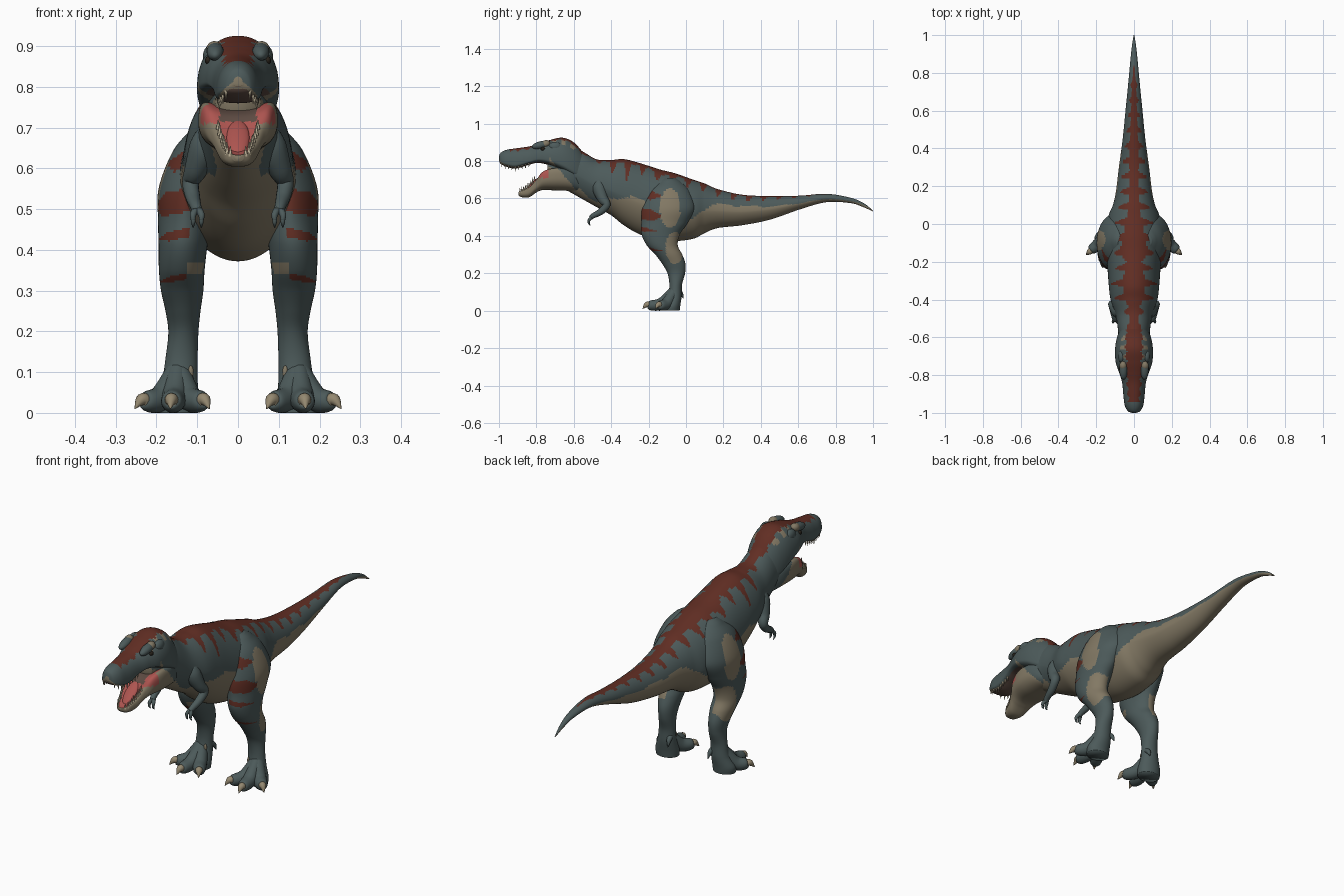
import bpy, bmesh, math
from mathutils import Vector, Matrix

cube = bpy.data.objects.get("Cube")
if cube:
    bpy.data.objects.remove(cube, do_unlink=True)


def material(name, r, g, b):
    mat = bpy.data.materials.new(name)
    mat.use_nodes = True
    mat.diffuse_color = (r, g, b, 1)
    bsdf = next(n for n in mat.node_tree.nodes if n.type == 'BSDF_PRINCIPLED')
    bsdf.inputs["Base Color"].default_value = (r, g, b, 1)
    bsdf.inputs["Roughness"].default_value = 0.8
    return mat


PALETTE = [
    material("slate skin", 0.073, 0.103, 0.103),
    material("tan belly", 0.225, 0.19, 0.128),
    material("rust stripe", 0.12, 0.027, 0.017),
    material("mouth pink", 0.42, 0.09, 0.08),
    material("throat dark", 0.11, 0.07, 0.055),
    material("claw horn", 0.3, 0.25, 0.165),
    material("tooth ivory", 0.5, 0.43, 0.3),
    material("eye black", 0.02, 0.015, 0.01),
]
SKIN, BELLY, RUST, MOUTH, THROAT, CLAW, TOOTH, EYE = range(len(PALETTE))


def finish(name, bm, mirror=False):
    mesh = bpy.data.meshes.new(name)
    bm.to_mesh(mesh)
    bm.free()
    for mat in PALETTE:
        mesh.materials.append(mat)
    mesh.shade_smooth()
    obj = bpy.data.objects.new(name, mesh)
    bpy.context.collection.objects.link(obj)
    if mirror:
        obj.modifiers.new("Mirror", 'MIRROR').use_mirror_merge = False


def refine(rows, steps):
    """Catmull-Rom interpolation of section rows."""
    out = []
    for i in range(len(rows) - 1):
        a, b, c, d = (rows[max(0, min(len(rows) - 1, i + k))] for k in (-1, 0, 1, 2))
        for s in range(steps):
            t = s / steps
            out.append([q + t * ((r - p) + t * ((2*p - 5*q + 4*r - u) + t * (3*(q - r) + u - p))) / 2
                        for p, q, r, u in zip(a, b, c, d)])
    return out + [list(rows[-1])]


def lookup(rows, y):
    """Linear value of a row table at a given first coordinate."""
    for a, b in zip(rows, rows[1:]):
        if y <= b[0]:
            t = max(0, (y - a[0]) / (b[0] - a[0]))
            return [p + t * (q - p) for p, q in zip(a, b)]
    return rows[-1]


def skin(name, rows, rings, rule, mirror=False):
    """Bridge rings into a closed surface and colour each face by the rule."""
    bm = bmesh.new()
    loops = [[bm.verts.new(p) for p in ring] for ring in rings]
    faces = [(bm.faces.new(loops[0]), rows[0]), (bm.faces.new(loops[-1]), rows[-1])]
    for row, a, b in zip(rows, loops, loops[1:]):
        for j in range(len(a)):
            faces.append((bm.faces.new((a[j - 1], a[j], b[j], b[j - 1])), row))
    bmesh.ops.recalc_face_normals(bm, faces=bm.faces)
    for face, row in faces:
        face.material_index = rule(face.calc_center_median(), face.normal, row)
    finish(name, bm, mirror)


def angles(sides):
    return [2 * math.pi * j / sides for j in range(sides)]


def power(v, e):
    return math.copysign(abs(v) ** e, v)


def trunk(name, table, steps, sides, rule, level=0.45, e=1.0, keel=1.0, dish=0.0):
    """Loft along y from rows of (y, top, bottom, half width)."""
    rows, rings = refine(table, steps), []
    for y, top, bot, w in rows:
        mid, ring = bot + (top - bot) * level, []
        for a in angles(sides):
            s, c = math.sin(a), power(math.cos(a), e)
            z = mid + (power(s, e) * (top - mid) if s > 0 else power(s, keel) * (mid - bot))
            ring.append((w * c, y, z - dish * (top - mid) * max(0, s) ** 3))
        rings.append(ring)
    skin(name, rows, rings, rule)


def tube(name, points, colour, steps=6, sides=16):
    """Mirrored tapering tube through points of (x, y, z, radius)."""
    rows, rings = refine(points, steps), []
    for i, row in enumerate(rows):
        t = Vector(rows[min(i + 1, len(rows) - 1)][:3]) - Vector(rows[max(i - 1, 0)][:3])
        u = t.cross(Vector((1, 0, 0))).normalized()
        v = t.cross(u).normalized()
        r = max(row[3], 0.0005)
        rings.append([Vector(row[:3]) + r * (u * math.cos(a) + v * math.sin(a)) for a in angles(sides)])
    skin(name, rows, rings, lambda p, n, row: colour, True)


def blob(name, centre, radii, colour, tilt=0, mirror=True):
    bm = bmesh.new()
    m = Matrix.Translation(centre) @ Matrix.Rotation(tilt, 4, 'X') @ Matrix.Diagonal((*radii, 1))
    bmesh.ops.create_uvsphere(bm, u_segments=24, v_segments=14, radius=1, matrix=m)
    for f in bm.faces:
        f.material_index = colour
    finish(name, bm, mirror)


# Body from neck to tail tip
BODY = [(-.74, .84, .70, .055), (-.64, .88, .645, .08), (-.56, .855, .60, .085),
        (-.48, .81, .555, .098), (-.40, .806, .51, .124), (-.33, .81, .455, .133),
        (-.24, .787, .405, .14), (-.14, .755, .38, .148), (-.06, .735, .372, .15),
        (.04, .70, .385, .136), (.10, .68, .415, .112), (.17, .65, .442, .096),
        (.3, .62, .457, .08), (.45, .613, .487, .06), (.61, .615, .542, .044),
        (.75, .625, .58, .03), (.88, .604, .575, .018), (.95, .575, .553, .01),
        (1, .535, .53, .002)]
BELLY_LINE = [(-.74, .5), (-.64, .33), (-.56, .16), (-.48, .1), (-.42, .25), (-.34, .43),
              (-.2, .5), (.03, .3), (.14, .6), (.3, .64), (.5, .55), (.7, .4), (.85, .3), (1, .6)]
# Half width of the back stripe, as (y, solid part, scalloped part)
STRIPE = [(-.74, .5, .1), (-.58, .42, .1), (-.5, .24, .12), (-.43, .3, .4), (-.36, .42, .55), (-.27, .4, .45),
          (-.22, .22, .45), (-.15, .5, .2), (-.06, .4, .3), (.03, .26, .45), (.3, .3, .5),
          (.5, .3, .4), (.75, .3, .25), (.85, 0, 0)]


def body_rule(p, n, row):
    y, top, bot, w = row
    f = (p.z - bot) / max(top - bot, .001)
    if f < lookup(BELLY_LINE, p.y)[1] + .03 * math.sin(40 * p.y):
        return BELLY
    _, solid, scallop = lookup(STRIPE, p.y)
    wave = max(0, math.sin(2 * math.pi * (p.y + .15 * abs(p.x)) / .08))
    return RUST if f > .5 and abs(p.x) < w * (solid + scallop * wave) else SKIN


trunk("body", BODY, 14, 72, body_rule, keel=1.3)

# Skull and upper jaw
HEAD = [(-1, .825, .802, .012), (-.99, .845, .785, .033), (-.96, .86, .770, .049),
        (-.91, .868, .760, .056), (-.84, .878, .78, .063), (-.79, .893, .79, .078),
        (-.73, .912, .777, .097), (-.66, .925, .745, .1), (-.60, .9, .71, .09),
        (-.55, .845, .69, .07)]


def head_rule(p, n, row):
    if n.z < -.4 and p.y < -.72 and abs(p.x) < .82 * row[3]:
        return THROAT
    if p.y < -.86 and p.z < row[2] + .01:
        return BELLY
    if p.y > -.73 and p.z < .78 - 1.2 * (p.y + .7):
        return BELLY
    if p.z > .84 and p.y > -.94:
        streak = math.sin(2 * math.pi * (p.y + .3 * abs(p.x)) / .05)
        if abs(p.x) < .03 + .055 * min(.24, p.y + .94) + .006 * streak:
            return RUST
        if p.y > -.76 and p.z > .865 and abs(p.x) < .07 and streak > .1:
            return BELLY
    return SKIN


trunk("head", HEAD, 12, 64, head_rule, level=.22, e=.9, keel=.8)

# Lower jaw with hollowed mouth floor
JAW = [(-.896, .64, .617, .014), (-.88, .65, .607, .032), (-.84, .676, .606, .046),
       (-.80, .722, .632, .064), (-.765, .775, .645, .084), (-.70, .80, .643, .097),
       (-.62, .79, .64, .092), (-.56, .76, .63, .068)]


def jaw_rule(p, n, row):
    if p.y < -.7 and n.z > .2 and abs(p.x) < .8 * row[3]:
        return MOUTH if p.z < .715 or abs(p.x) > .045 else THROAT
    if -.805 < p.y < -.735 and p.z > .71:
        return MOUTH
    return SKIN if p.y > -.7 and p.z > .78 - 1.2 * (p.y + .7) else BELLY


trunk("lower_jaw", JAW, 10, 56, jaw_rule, e=.75, keel=.9, dish=.6)
blob("tongue", (0, -.82, .675), (.028, .065, .011), MOUTH, math.radians(42), False)

# Teeth along both jaws
bm = bmesh.new()
for table, start, end, direction in ((HEAD, -.985, -.84, -1), (JAW, -.888, -.81, 1)):
    for k in range(9):
        y = start + (end - start) * k / 8
        _, top, bot, w = lookup(table, y)
        size = .026 + .006 * math.sin(k * 2)
        z = bot if direction < 0 else top - .003
        turn = Matrix.Rotation(math.pi if direction < 0 else 0, 4, 'X')
        for side in (-1, 1):
            bmesh.ops.create_cone(bm, segments=8, radius1=.0055, radius2=.0008, depth=size,
                                  matrix=Matrix.Translation((side * .82 * w, y, z)) @ turn)
for f in bm.faces:
    f.material_index = TOOTH
finish("teeth", bm)

# Brows and eyes
blob("brow_ridges", (.056, -.775, .886), (.021, .05, .02), SKIN, math.radians(12))
blob("brow_patches", (.058, -.75, .893), (.0195, .024, .019), BELLY, math.radians(12))
blob("eyes", (.073, -.765, .865), (.008, .012, .01), EYE)
blob("temple_ridges", (.066, -.70, .875), (.02, .035, .028), SKIN)

# Legs: rows of (z, x, half width, y, half depth)
LEG = [(.71, .075, .02, -.09, .03), (.69, .086, .034, -.09, .06), (.64, .107, .054, -.095, .11),
       (.55, .127, .068, -.095, .14), (.47, .13, .066, -.115, .124), (.41, .135, .06, -.135, .103),
       (.35, .138, .056, -.127, .083), (.30, .137, .052, -.092, .072), (.25, .135, .043, -.065, .062),
       (.2, .134, .037, -.052, .047), (.14, .138, .039, -.055, .034), (.08, .143, .044, -.06, .037),
       (.03, .152, .056, -.075, .045), (0, .152, .054, -.078, .044)]


def leg_rule(p, n, row):
    outer = p.x > row[1] - .01
    for y, z, ry, rz in ((-.085, .55, .055, .105), (-.06, .335, .05, .085)):
        if outer and ((p.y - y) / ry) ** 2 + ((p.z - z) / rz) ** 2 < 1:
            return BELLY
    if not outer and p.y < -.16 and abs(p.z - .355) < .012:
        return BELLY
    for z, thick, limit in ((.615, .024, -.13), (.515, .028, -.12), (.435, .011, -.16), (.328, .008, -.13)):
        taper = thick * min(1, max(.2, (limit - p.y) / .06))
        if outer and p.y < limit and abs(p.z - z + .2 * (p.x - .16)) < taper:
            return RUST
    return SKIN


leg_rows, leg_rings = refine(LEG, 12), []
for z, x, hw, y, hd in leg_rows:
    lens = 1 + 2 * max(0, z - .42)
    leg_rings.append([(x + hw * power(math.cos(a), lens), y + hd * math.sin(a), z) for a in angles(56)])
skin("legs", leg_rows, leg_rings, leg_rule, True)

# Toes and claws
for name, x, y in (("inner", .092, -.165), ("middle", .162, -.19), ("outer", .222, -.135)):
    root, tip = Vector((.147, -.06, .11)), Vector((x, y, .028))
    ahead = Vector((x - .15, y + .07, 0)).normalized()
    mid = Vector((.15, -.07, .05)).lerp(tip, .5)
    end = tip + ahead * .042
    tube(name + "_toes", [(*root, .026), (*mid, .031), (*tip, .026), (*(tip + ahead * .014), .012)], SKIN)
    tube(name + "_toe_claws", [(*tip, .017), (*(tip + ahead * .02 + Vector((0, 0, .004))), .015),
                               (end.x, end.y, .01, .001)], CLAW)
tube("spurs", [(.118, -.06, .115, .014), (.11, -.028, .095, .011), (.107, -.014, .065, .001)], SKIN)
blob("spur_patches", (.116, -.084, .1), (.007, .007, .016), BELLY)

# Arms with two clawed fingers
tube("arms", [(.068, -.46, .70, .026), (.08, -.462, .655, .038), (.102, -.445, .6, .029),
              (.116, -.425, .565, .021), (.111, -.455, .53, .018), (.104, -.495, .508, .014),
              (.1, -.51, .497, .012)], SKIN)
for name, x in (("inner", .09), ("outer", .11)):
    tube(name + "_fingers", [(.1, -.5, .503, .01), (x, -.517, .487, .008), (x, -.52, .474, .006)], SKIN)
    tube(name + "_finger_claws", [(x, -.52, .478, .006), (x, -.519, .466, .005), (x, -.51, .454, .0008)], SKIN)
